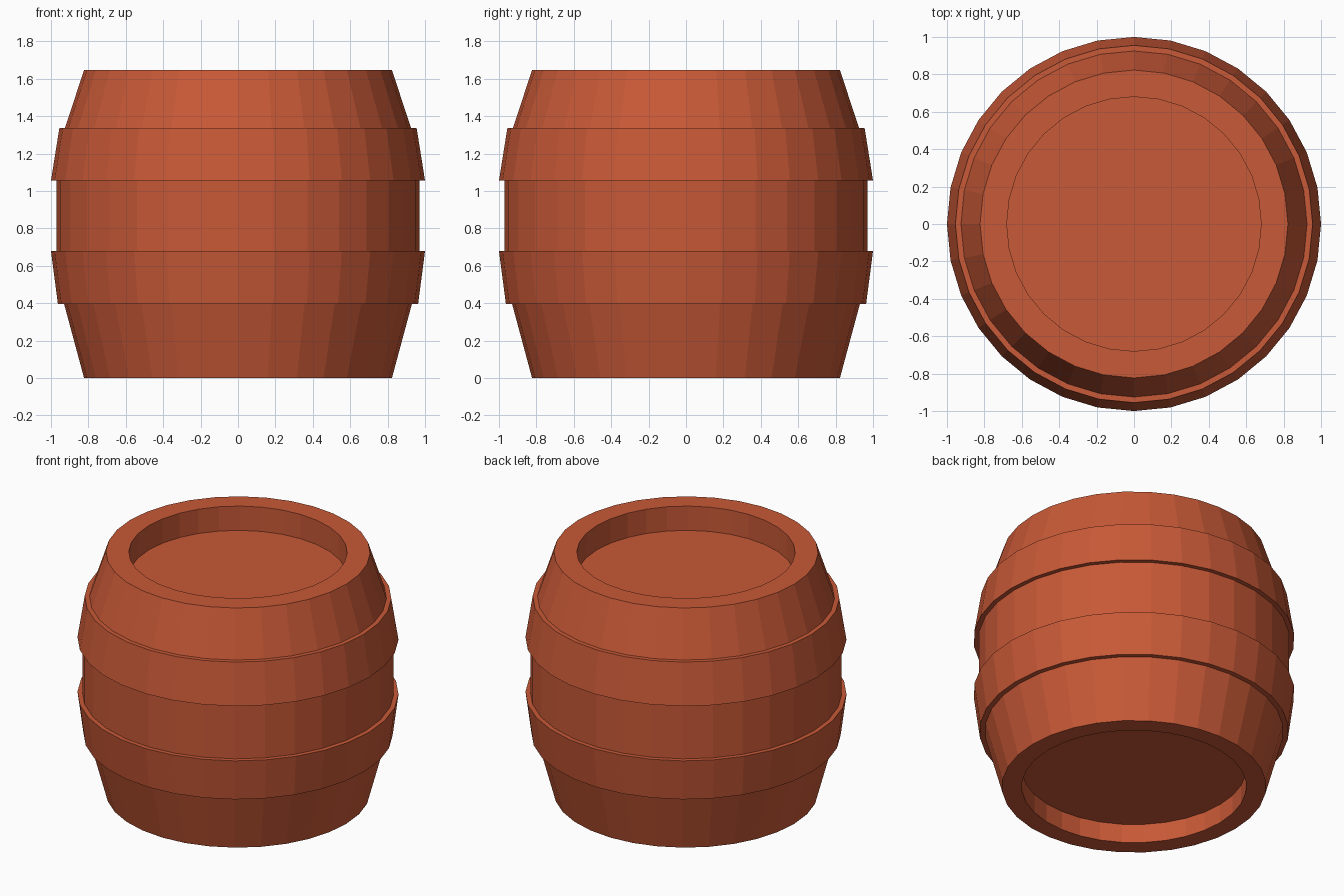
import bpy
import bmesh
from math import cos, sin, pi

if "Cube" in bpy.data.objects:
    bpy.data.objects.remove(bpy.data.objects["Cube"])

SIDES = 32

wood = bpy.data.materials.new("red_brown_wood")
wood.diffuse_color = (0.58, 0.10, 0.038, 1)
wood.use_nodes = True
wood.node_tree.nodes["Principled BSDF"].inputs["Base Color"].default_value = wood.diffuse_color


def lathe(name, profile, closed):
    """Spin (radius, z) points round z; join into a ring or cap both ends."""
    bm = bmesh.new()
    rings = [[bm.verts.new((r * cos(2 * pi * i / SIDES), r * sin(2 * pi * i / SIDES), z))
              for i in range(SIDES)] for r, z in profile]
    pairs = list(zip(rings, rings[1:]))
    if closed:
        pairs.append((rings[-1], rings[0]))
    else:
        bm.faces.new(rings[0])
        bm.faces.new(rings[-1])
    for a, b in pairs:
        for i in range(SIDES):
            j = (i + 1) % SIDES
            bm.faces.new((a[i], a[j], b[j], b[i]))
    bmesh.ops.recalc_face_normals(bm, faces=bm.faces)
    mesh = bpy.data.meshes.new(name)
    bm.to_mesh(mesh)
    bm.free()
    mesh.materials.append(wood)
    obj = bpy.data.objects.new(name, mesh)
    bpy.context.collection.objects.link(obj)
    return obj


# Barrel body with recessed heads at bottom and top
lathe("barrel_body", [
    (0.70, 0.13), (0.70, 0), (0.823, 0), (0.93, 0.397), (0.97, 0.679),
    (0.97, 1.055), (0.925, 1.337), (0.823, 1.647), (0.68, 1.647), (0.68, 1.48),
], closed=False)

# Hoops, each widest towards the middle of the barrel
lathe("lower_hoop", [(0.93, 0.397), (0.963, 0.397), (1.0, 0.679), (0.97, 0.679)], closed=True)
lathe("upper_hoop", [(0.97, 1.055), (1.0, 1.055), (0.955, 1.337), (0.925, 1.337)], closed=True)
